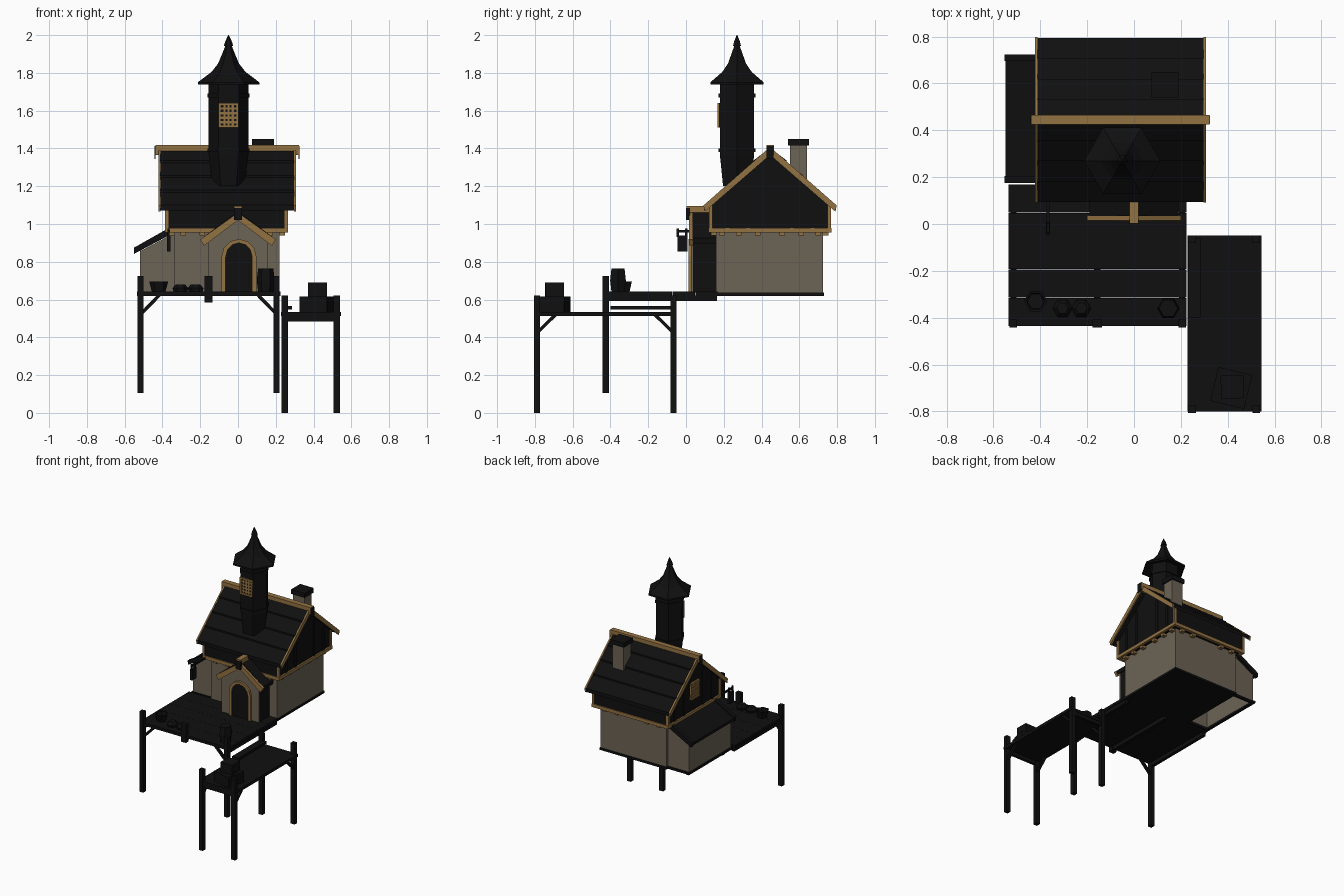
import bpy, bmesh, math
from mathutils import Vector, Matrix

def mat(name, r, g, b):
    m = bpy.data.materials.new(name)
    m.diffuse_color = (r, g, b, 1)
    return m

DARK = mat("dark_timber", 0.005, 0.005, 0.005)
GOLD = mat("golden_trim", 0.29, 0.17, 0.055)
STONE = mat("plaster_stone", 0.15, 0.125, 0.092)

def finish(name, bm, m):
    bmesh.ops.recalc_face_normals(bm, faces=bm.faces)
    me = bpy.data.meshes.new(name)
    bm.to_mesh(me)
    bm.free()
    me.materials.append(m)
    ob = bpy.data.objects.new(name, me)
    bpy.context.collection.objects.link(ob)
    return ob

def prism(name, axis, pts, a, b, m):
    """Extrude a profile along an axis; pts are the other two coordinates in order."""
    place = {'x': lambda t, p: (t, p[0], p[1]),
             'y': lambda t, p: (p[0], t, p[1]),
             'z': lambda t, p: (p[0], p[1], t)}[axis]
    bm = bmesh.new()
    lo = [bm.verts.new(place(a, p)) for p in pts]
    hi = [bm.verts.new(place(b, p)) for p in pts]
    bm.faces.new(lo)
    bm.faces.new(hi)
    n = len(pts)
    for i in range(n):
        j = (i + 1) % n
        bm.faces.new((lo[i], lo[j], hi[j], hi[i]))
    return finish(name, bm, m)

def box(name, x0, x1, y0, y1, z0, z1, m):
    return prism(name, 'z', [(x0, y0), (x1, y0), (x1, y1), (x0, y1)], z0, z1, m)

def turned(name, cx, cy, rings, m, n=6, turn=0.0):
    """Faceted solid from (radius, height) rings."""
    bm = bmesh.new()
    loops = [[bm.verts.new((cx + r * math.cos(turn + 2 * math.pi * i / n),
                            cy + r * math.sin(turn + 2 * math.pi * i / n), z))
              for i in range(n)] for r, z in rings]
    bm.faces.new(loops[0])
    bm.faces.new(loops[-1])
    for l0, l1 in zip(loops, loops[1:]):
        for i in range(n):
            j = (i + 1) % n
            bm.faces.new((l0[i], l0[j], l1[j], l1[i]))
    return finish(name, bm, m)

def crate(name, cx, cy, s, z0, z1, ang):
    c = [(cx + s * math.cos(ang + k * math.pi / 2), cy + s * math.sin(ang + k * math.pi / 2)) for k in range(4)]
    prism(name, 'z', c, z0, z1, DARK)

def window(name, axis, c, z, face, out):
    """Latticed window plate; axis is the facing axis, out is the signed depth."""
    def bar(part, u0, u1, z0, z1, d, m):
        prism(f"{name}_{part}", axis, [(u0, z0), (u1, z0), (u1, z1), (u0, z1)], face, face + out * d, m)
    w, h, f = 0.053, 0.065, 0.013
    bar("pane", c - w, c + w, z - h, z + h, 0.4, DARK)
    for s in (-1, 1):
        bar("frame_side", c + s * w, c + s * (w - f), z - h, z + h, 1, GOLD)
        bar("frame_end", c - w, c + w, z + s * h, z + s * (h - f), 1, GOLD)
    for k in (-1, 0, 1):
        bar("bar_upright", c + k * 0.022 - .006, c + k * 0.022 + .006, z - h, z + h, 0.7, GOLD)
    for k in (-1.5, -0.5, 0.5, 1.5):
        bar("bar_cross", c - w, c + w, z + k * 0.024 - .006, z + k * 0.024 + .006, 0.7, GOLD)

# --- ground floor
box("house_walls", -0.34, 0.22, 0.16, 0.725, 0.635, 0.96, STONE)
box("house_floor", -0.345, 0.225, 0.155, 0.73, 0.62, 0.637, DARK)

# --- lean-to on the left
side = [(-0.52, 0.635), (-0.34, 0.635), (-0.34, 0.95), (-0.52, 0.855)]
prism("lean_to_front", 'y', side, 0.195, 0.21, STONE)
prism("lean_to_back", 'y', side, 0.69, 0.705, STONE)
box("lean_to_wall", -0.52, -0.505, 0.195, 0.705, 0.635, 0.86, STONE)
box("lean_to_sill", -0.528, -0.505, 0.18, 0.72, 0.62, 0.637, DARK)
for k in range(2):
    box("lean_to_sill_end", -0.528, -0.34, (0.185, 0.695)[k], (0.205, 0.715)[k], 0.62, 0.637, DARK)
prism("lean_to_roof", 'y', [(-0.545, 0.845), (-0.34, 0.955), (-0.34, 0.985), (-0.548, 0.868)], 0.18, 0.72, DARK)
for y in (0.19, 0.71):
    prism("lean_to_rafter", 'y', [(-0.55, 0.842), (-0.355, 0.945), (-0.355, 0.985), (-0.552, 0.874)],
          y - 0.014, y + 0.014, DARK)

# --- upper floor with gable ends
prism("upper_floor", 'x', [(0.128, 0.965), (0.762, 0.965), (0.762, 1.1), (0.445, 1.38), (0.128, 1.1)], -0.375, 0.253, DARK)
for y in (0.12, 0.748):
    box("long_sill", -0.387, 0.265, y, y + 0.022, 0.955, 0.98, GOLD)
    for x in (-0.387, 0.247):
        box("corner_post", x, x + 0.018, y + 0.002, y + 0.02, 0.98, 1.1, GOLD)
for x in (-0.387, 0.245):
    box("end_sill", x, x + 0.02, 0.12, 0.77, 0.955, 0.98, GOLD)
for y in (0.19, 0.28, 0.38, 0.51, 0.61, 0.70):
    box("end_joist", -0.372, 0.25, y - 0.015, y + 0.015, 0.938, 0.957, GOLD)
for x in (-0.29, -0.19, 0.07, 0.17):
    box("cross_joist", x - 0.015, x + 0.015, 0.133, 0.755, 0.938, 0.957, GOLD)
for x in (-0.38, 0.252):
    for y in (0.22, 0.33, 0.56, 0.67):
        box("gable_batten", x, x + 0.007, y - 0.01, y + 0.01, 0.98, 1.36 - 0.88 * abs(y - 0.445), DARK)

# --- main roof in overlapping courses
L = lambda d: 1.415 - 0.9 * d
for s in (-1, 1):
    for i in range(4):
        d0, d1 = i * 0.0875, (i + 1) * 0.0875
        prism("roof_course", 'x', [(0.445 + s * d, z) for d, z in
              ((d0, L(d0) - 0.012), (d1, L(d1)), (d1, L(d1) - 0.028), (d0, L(d0) - 0.028))], -0.412, 0.297, DARK)
for x in (-0.422, 0.296):
    prism("barge_board", 'x', [(0.445, 1.408), (0.798, 1.098), (0.79, 1.066), (0.445, 1.365), (0.1, 1.066), (0.092, 1.098)],
          x, x + 0.011, GOLD)
box("ridge_beam", -0.438, 0.322, 0.425, 0.465, 1.365, 1.418, GOLD)
for x in (-0.441, 0.321):
    box("ridge_end", x, x + 0.004, 0.426, 0.464, 1.345, 1.412, DARK)
window("gable_window", 'x', 0.447, 1.14, -0.38, -0.016)

# --- chimney
box("chimney", 0.085, 0.18, 0.55, 0.64, 1.15, 1.42, STONE)
box("chimney_cap", 0.075, 0.19, 0.54, 0.65, 1.415, 1.45, DARK)

# --- tower with flared spire
TX, TY = -0.05, 0.27
turned("tower", TX, TY, [(0.085, 1.2), (0.105, 1.37), (0.105, 1.76)], DARK)
for z in (1.38, 1.67):
    turned("tower_band", TX, TY, [(0.112, z), (0.112, z + 0.02)], DARK)
turned("spire", TX, TY, [(0.1, 1.755), (0.163, 1.738), (0.163, 1.75), (0.09, 1.805),
                         (0.055, 1.85), (0.03, 1.91), (0.016, 1.945)], DARK)
turned("finial", TX, TY, [(0.025, 1.942), (0.018, 1.965), (0.002, 2.0)], DARK)
window("tower_window", 'y', TX, 1.575, 0.18, -0.014)

# --- porch
prism("porch_body", 'y', [(-0.155, 0.637), (0.155, 0.637), (0.155, 0.925), (0, 1.03), (-0.155, 0.925)], 0.035, 0.17, DARK)
prism("porch_front", 'y', [(-0.158, 0.637), (0.158, 0.637), (0.158, 0.925), (0, 1.03), (-0.158, 0.925)], 0.027, 0.036, STONE)
for s in (-1, 1):
    prism("porch_roof", 'y', [(0, 1.035), (0, 1.07), (s * 0.19, 0.925), (s * 0.185, 0.895)], 0.035, 0.17, DARK)
    prism("porch_barge", 'y', [(0, 1.02), (0, 1.06), (s * 0.2, 0.918), (s * 0.18, 0.885)], 0.015, 0.036, GOLD)
box("porch_ridge", -0.02, 0.02, 0.003, 0.13, 1.06, 1.095, GOLD)
box("porch_ridge_end", -0.021, 0.021, 0.0, 0.02, 1.02, 1.085, DARK)

# --- arched door
def arch(w, spring, rise, n=6):
    return [(0.005 + w * math.cos(math.pi * i / n), spring + rise * math.sin(math.pi * i / n)) for i in range(n + 1)]
outer, inner = arch(0.092, 0.83, 0.09), arch(0.07, 0.825, 0.075)
prism("door", 'y', [(0.075, 0.64)] + inner + [(-0.065, 0.64)], 0.021, 0.03, DARK)
prism("door_frame", 'y', [(0.097, 0.64)] + outer + [(-0.087, 0.64), (-0.065, 0.64)] + inner[::-1] + [(0.075, 0.64)],
      0.012, 0.03, GOLD)

# --- hanging sign
box("sign_arm", -0.373, -0.361, -0.045, 0.16, 0.955, 0.967, DARK)
box("sign_board", -0.376, -0.358, -0.045, 0.008, 0.855, 0.94, DARK)
for y in (-0.045, 0.0):
    box("sign_hanger", -0.372, -0.362, y - 0.004, y + 0.008, 0.93, 0.977, DARK)

# --- upper deck
for i in range(5):
    y = -0.435 + i * 0.121
    box("deck_plank", -0.535, 0.225, y, y + 0.12, 0.62, 0.642, DARK)
for x in (-0.515, -0.157, 0.205):
    box("deck_beam", x - 0.013, x + 0.013, -0.43, 0.165, 0.592, 0.622, DARK)
for x, z in ((-0.515, 0.105), (-0.157, 0.585), (0.205, 0.105)):
    hw = 0.021 if x == -0.157 else 0.016
    box("deck_post", x - hw, x + hw, -0.441, -0.407, z, 0.725, DARK)
for x, s in ((-0.505, 1), (0.195, -1)):
    prism("deck_brace", 'y', [(x, 0.52), (x, 0.545), (x + s * 0.075, 0.622), (x + s * 0.1, 0.622)], -0.433, -0.415, DARK)

# --- lower dock
box("dock_floor", 0.228, 0.545, -0.8, -0.05, 0.512, 0.534, DARK)
for y in (-0.79, -0.065):
    box("dock_beam", 0.24, 0.53, y - 0.01, y + 0.01, 0.485, 0.513, DARK)
    for x in (0.247, 0.522):
        box("dock_post", x - 0.017, x + 0.017, y - 0.016, y + 0.016, 0, 0.622, DARK)
        s = 1 if y < -0.4 else -1
        prism("dock_brace", 'x', [(y + s * .01, 0.42), (y + s * .01, 0.445), (y + s * 0.08, 0.513), (y + s * 0.105, 0.513)],
              x - 0.01, x + 0.01, DARK)
box("dock_step", 0.23, 0.285, -0.4, -0.06, 0.547, 0.566, DARK)

# --- cargo
crate("large_crate", 0.415, -0.70, 0.105, 0.534, 0.615, 0.55)
crate("small_crate", 0.42, -0.695, 0.07, 0.615, 0.69, 0.8)
turned("bucket", -0.42, -0.33, [(0.036, 0.642), (0.05, 0.695), (0.04, 0.695), (0.036, 0.665)], DARK)
turned("barrel", 0.147, -0.36, [(0.04, 0.642), (0.048, 0.70), (0.04, 0.765)], DARK)
for x in (-0.305, -0.225):
    turned("sack", x, -0.36, [(0.036, 0.642), (0.042, 0.66), (0.025, 0.68)], DARK)
